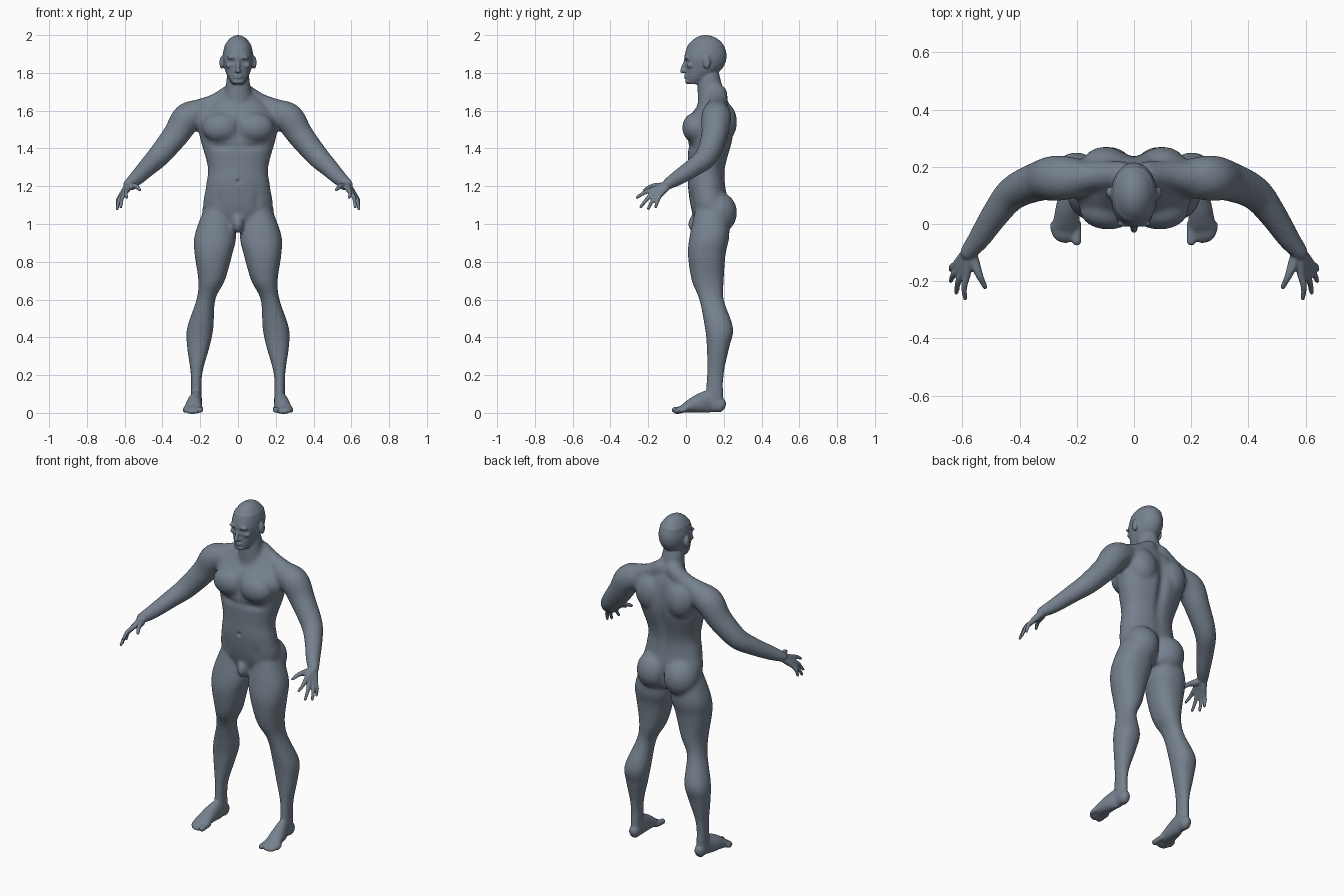
import bpy, bmesh, math
from mathutils import Vector, Matrix

cube = bpy.data.objects.get("Cube")
if cube:
    bpy.data.objects.remove(cube)

skin = bpy.data.materials.new("slate_grey")
skin.use_nodes = True
skin.diffuse_color = (.18, .22, .27, 1)
skin.node_tree.nodes["Principled BSDF"].inputs["Base Color"].default_value = skin.diffuse_color


def sides_of(x):
    """Parts away from the middle are made on both sides."""
    return (1, -1) if x else (1,)


def spline(points, steps=5):
    """Catmull-Rom interpolation of equally long tuples."""
    rows = [Vector(point) for point in points]
    rows = [rows[0], *rows, rows[-1]]
    result = []
    for before, start, end, after in zip(rows, rows[1:], rows[2:], rows[3:]):
        for step in range(steps):
            t = step / steps
            leave, arrive = (end - before) / 2, (after - start) / 2
            bow = (start - end) * 2 + leave + arrive
            lean = (end - start) * 3 - leave * 2 - arrive
            result.append(start + leave * t + lean * t ** 2 + bow * t ** 3)
    return result + [rows[-1]]


def oval(centre, u, v, power=2, sides=28):
    ring = []
    for i in range(sides):
        c, s = math.cos(math.tau * i / sides), math.sin(math.tau * i / sides)
        ring.append(centre + u * math.copysign(abs(c) ** (2 / power), c)
                    + v * math.copysign(abs(s) ** (2 / power), s))
    return ring


def skin_rings(bm, rings):
    """Join rings of coordinates into a closed skin."""
    loops = [[bm.verts.new(co) for co in ring] for ring in rings]
    for low, high in zip(loops, loops[1:]):
        for i in range(len(low)):
            bm.faces.new((low[i - 1], low[i], high[i], high[i - 1]))
    bm.faces.new(loops[0][::-1])
    bm.faces.new(loops[-1])


def column(bm, sections):
    """Level sections: height, middle x, half width, front y, back y."""
    for side in sides_of(sections[0][1]):
        skin_rings(bm, [oval(Vector((side * x, (front + back) / 2, z)), Vector((width, 0, 0)),
                             Vector((0, (back - front) / 2, 0)), power=2.2)
                        for z, x, width, front, back in spline(sections)])


def tube(bm, points, grounded=False):
    """Round-ended tube: x, y, z, radius. A grounded one is as deep as it is high."""
    for side in sides_of(points[-1][0]):
        rows = spline([(side * x, y, z, r) for x, y, z, r in points])
        spots = [Vector(row[:3]) for row in rows]
        last = len(rows) - 1
        rings = []
        for i, spot in enumerate(spots):
            along = (spots[min(i + 1, last)] - spots[max(i - 1, 0)]).normalized()
            u = Vector((1, 0, 0))
            u = (u - along * u.dot(along)).normalized() * rows[i][3]
            v = along.cross(u).normalized() * (spot.z if grounded else rows[i][3])
            end = -1 if i == 0 else 1
            group = [oval(spot, u, v)]
            if i in (0, last):
                for turn in (.5, .9, 1.3):
                    tip = spot + along * end * u.length * math.sin(turn)
                    group.append(oval(tip, u * math.cos(turn), v * math.cos(turn)))
            rings += group[::end]
        skin_rings(bm, rings)


def blob(bm, centre, radii):
    x, y, z = centre
    for side in sides_of(x):
        place = Matrix.Translation((side * x, y, z)) @ Matrix.Diagonal((*radii, 1))
        bmesh.ops.create_icosphere(bm, subdivisions=4, radius=1, matrix=place)


def fuse(bm, name, voxel, rounds):
    """Blend overlapping parts into one smooth surface."""
    bmesh.ops.recalc_face_normals(bm, faces=bm.faces)
    mesh = bpy.data.meshes.new(name)
    bm.to_mesh(mesh)
    bm.free()
    obj = bpy.data.objects.new(name, mesh)
    bpy.context.collection.objects.link(obj)
    remesh = obj.modifiers.new("blend", 'REMESH')
    remesh.mode = 'VOXEL'
    remesh.voxel_size = voxel
    smooth = obj.modifiers.new("soften", 'SMOOTH')
    smooth.factor = .5
    smooth.iterations = rounds
    graph = bpy.context.evaluated_depsgraph_get()
    result = bpy.data.meshes.new_from_object(obj.evaluated_get(graph))
    bpy.data.objects.remove(obj)
    return result


def press(mesh, centre, reach, push):
    """Push the surface around a point softly along a direction."""
    for side in sides_of(centre[0]):
        mirror = Vector((side, 1, 1))
        middle, shift = Vector(centre) * mirror, Vector(push) * mirror
        for vert in mesh.vertices:
            offset = vert.co - middle
            if abs(offset.z) < 2 * reach[2]:
                distance = sum((o / r) ** 2 for o, r in zip(offset, reach))
                vert.co += shift * math.exp(-distance)


# Vector * Vector is a dot product, so mirroring is done component-wise
def press_all(mesh, strokes):
    for centre, reach, depth in strokes:
        for side in sides_of(centre[0]):
            middle = Vector((side * centre[0], *centre[1:]))
            for vert in mesh.vertices:
                offset = vert.co - middle
                if abs(offset.z) < 2 * reach[2]:
                    distance = sum((o / r) ** 2 for o, r in zip(offset, reach))
                    vert.co.y += depth * math.exp(-distance)


core = bmesh.new()

# Torso
column(core, [(z, 0, width, front, back) for z, width, front, back in (
    (.97, .08, .07, .2), (1.07, .18, .03, .23), (1.2, .17, .01, .21), (1.3, .16, .01, .21),
    (1.45, .2, .01, .25), (1.55, .21, .01, .25), (1.64, .14, .07, .23), (1.69, .08, .09, .2))])
blob(core, (.09, .05, 1.51), (.1, .07, .08))     # chest
blob(core, (.1, .19, 1.54), (.09, .08, .11))     # shoulder blade
blob(core, (.09, .17, 1.06), (.1, .1, .11))      # buttock
blob(core, (0, .05, 1), (.03, .04, .05))         # groin

# Neck and trapezius
tube(core, [(0, .15, 1.6, .09), (0, .13, 1.7, .07), (0, .12, 1.78, .06)])
tube(core, [(.04, .17, 1.69, .05), (.12, .17, 1.64, .05), (.21, .16, 1.6, .06)])

# Arms
tube(core, [(.2, .16, 1.59, .07), (.27, .16, 1.56, .08), (.33, .15, 1.47, .07),
            (.42, .11, 1.36, .06), (.48, .04, 1.3, .05), (.54, -.05, 1.24, .04),
            (.58, -.1, 1.21, .03)])

# Legs
column(core, [(1.08, .11, .07, .05, .22), (.94, .12, .11, .02, .23), (.84, .13, .1, .01, .21),
              (.7, .14, .07, .03, .2), (.6, .17, .05, .07, .2), (.45, .2, .07, .1, .25),
              (.35, .21, .06, .11, .23), (.2, .22, .03, .11, .2), (.05, .22, .03, .1, .2)])

figure = bmesh.new()
figure.from_mesh(fuse(core, "core", voxel=.011, rounds=6))

# Head
column(figure, [(z, 0, width, front, back) for z, width, front, back in (
    (1.74, .03, .01, .08), (1.77, .05, 0, .12), (1.82, .07, 0, .18),
    (1.88, .08, -.01, .21), (1.95, .07, .01, .2))])
blob(figure, (0, .105, 1.89), (.08, .11, .11))                        # skull
tube(figure, [(0, 0, 1.87, .01), (0, -.02, 1.81, .012)])              # nose
blob(figure, (.012, 0, 1.81), (.01, .01, .01))                        # nostril
blob(figure, (0, 0, 1.78), (.024, .013, .012))                        # lips
blob(figure, (0, .01, 1.755), (.03, .015, .015))                      # chin
blob(figure, (.03, 0, 1.882), (.03, .01, .01))                        # brow
blob(figure, (.045, .025, 1.84), (.02, .02, .015))                    # cheek
blob(figure, (.086, .11, 1.855), (.012, .02, .035))                   # ear

# Hands: each finger runs from the wrist through its knuckle to the tip
wrist = Vector((.575, -.09, 1.21))
index_knuckle, little_knuckle = Vector((.585, -.18, 1.18)), Vector((.62, -.14, 1.15))
tips = [(.59, -.26, 1.14), (.62, -.24, 1.09), (.64, -.2, 1.08), (.64, -.16, 1.09)]
for i, tip in enumerate(tips):
    knuckle = index_knuckle.lerp(little_knuckle, i / 3)
    bend = knuckle.lerp(Vector(tip), .5) + Vector((.006, 0, .006))
    tube(figure, [(*wrist, .02), (*wrist.lerp(knuckle, .5), .018), (*knuckle, .014),
                  (*bend, .011), (*tip, .008)])
tube(figure, [(*wrist, .02), (.56, -.13, 1.2, .02), (.54, -.18, 1.2, .013),
              (.52, -.22, 1.18, .009)])

# Feet and toes
tube(figure, [(.22, .18, .04, .03), (.22, .13, .06, .03), (.23, .07, .05, .04),
              (.235, .02, .035, .045), (.24, -.02, .02, .05)], grounded=True)
for i in range(5):
    x, radius = .2 + .02 * i, .012 if i else .016
    tube(figure, [(x, 0, .02, radius), (x, .01 * i - .06, radius, radius)])

body_mesh = fuse(figure, "body", voxel=.0055, rounds=3)

# Creases: centre, reach, depth
press_all(body_mesh, [
    ((0, .26, 1.42), (.03, .07, .2), -.02),         # spine
    ((0, .26, 1.05), (.015, .08, .07), -.02),       # seat
    ((0, 0, 1.52), (.015, .05, .08), .01),          # breastbone
    ((0, 0, 1.225), (.01, .05, .01), .012),         # navel
    ((.09, 0, 1.41), (.07, .06, .02), .01),         # under chest
    ((.1, 0, 1.12), (.02, .06, .05), .008),         # groin line
    ((.03, 0, 1.86), (.018, .03, .011), .013),      # eye socket
    ((.03, .01, 1.86), (.01, .03, .006), -.006),    # eyelid
    ((0, -.01, 1.78), (.022, .02, .003), .006)])    # mouth

# Finished body
body_mesh.materials.clear()
body_mesh.materials.append(skin)
body_mesh.shade_smooth()
body = bpy.data.objects.new("body", body_mesh)
bpy.context.collection.objects.link(body)
